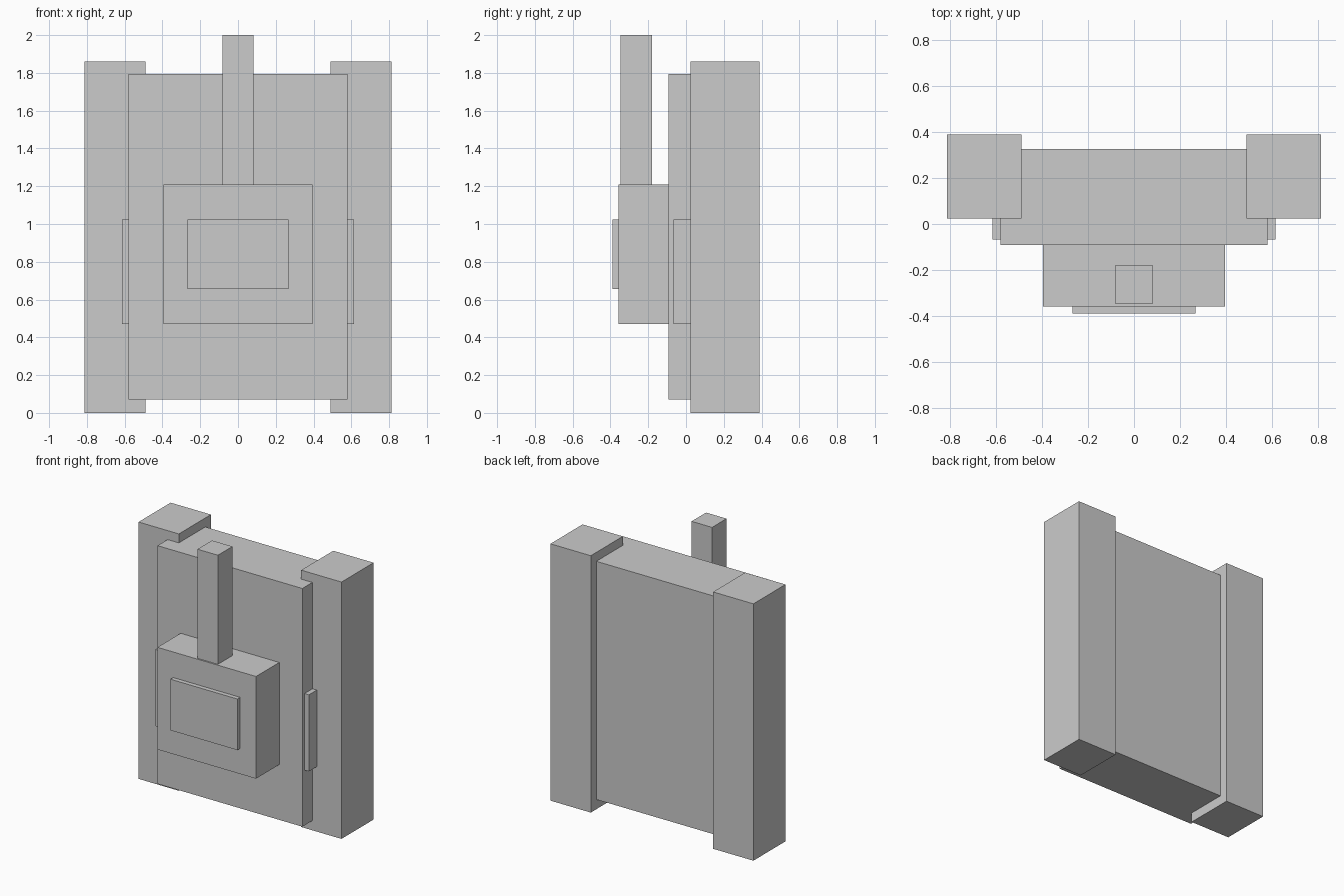
import bpy
import bmesh
from mathutils import Vector

cube = bpy.data.objects.get("Cube")
if cube:
    bpy.data.objects.remove(cube, do_unlink=True)

# One plain grey for every part
grey = bpy.data.materials.new("plain_grey")
grey.use_nodes = True
colour = (0.6, 0.6, 0.6, 1)
grey.diffuse_color = colour
grey.node_tree.nodes["Principled BSDF"].inputs["Base Color"].default_value = colour


def block(name, x, y, z):
    """Flat-faced box spanning the given (low, high) ranges."""
    low, high = (Vector(corner) for corner in zip(x, y, z))
    bm = bmesh.new()
    bmesh.ops.create_cube(bm, size=1)
    bmesh.ops.scale(bm, vec=high - low, verts=bm.verts)
    mesh = bpy.data.meshes.new(name)
    bm.to_mesh(mesh)
    bm.free()
    mesh.materials.append(grey)
    obj = bpy.data.objects.new(name, mesh)
    obj.location = (low + high) / 2
    bpy.context.collection.objects.link(obj)
    return obj


# Hull standing on end, with its underside to the back
block("hull", (-0.58, 0.58), (-0.092, 0.326), (0.07, 1.795))

# Tracks and side hatches, one on each side
for side, sign in (("left", 1), ("right", -1)):
    def span(inner, outer):
        return tuple(sorted((sign * inner, sign * outer)))

    block(side + "_track", span(0.49, 0.813), (0.023, 0.39), (0, 1.86))
    block(side + "_side_hatch", span(0.56, 0.615), (-0.067, 0.04), (0.47, 1.025))

# Turret with its roof hatch and gun barrel
block("turret", (-0.395, 0.395), (-0.358, -0.08), (0.47, 1.21))
block("roof_hatch", (-0.268, 0.268), (-0.39, -0.35), (0.655, 1.025))
block("gun_barrel", (-0.082, 0.082), (-0.347, -0.181), (1.19, 2))
